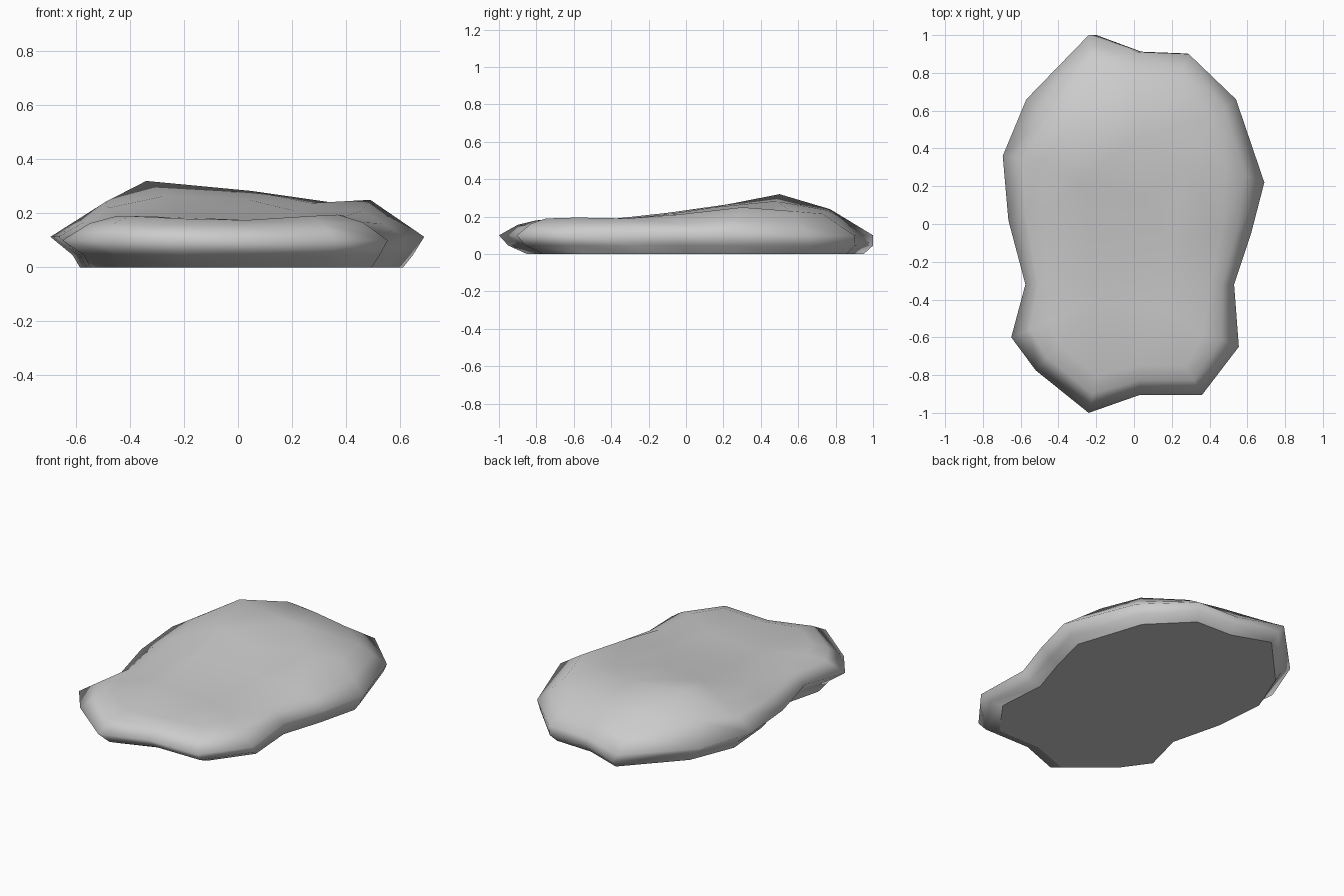
import bpy, bmesh
from mathutils import Vector
from mathutils.geometry import delaunay_2d_cdt

if "Cube" in bpy.data.objects:
    bpy.data.objects.remove(bpy.data.objects["Cube"])

# Widest outline (x, y) and matching upper rim (x, y, z), clockwise from the back
PROFILE = [
    (-.24, 1.0, -.20, .77, .24), (.02, .91, .0, .75, .235), (.29, .90, .22, .73, .215),
    (.54, .66, .42, .56, .23), (.69, .22, .49, .30, .25), (.62, -.05, .46, -.05, .21),
    (.53, -.32, .40, -.32, .19), (.555, -.65, .37, -.58, .195), (.36, -.905, .27, -.75, .19),
    (.03, -.905, .03, -.75, .175), (-.24, -1.0, -.20, -.80, .18), (-.52, -.775, -.40, -.64, .19),
    (-.65, -.60, -.45, -.52, .19), (-.575, -.32, -.44, -.32, .19), (-.665, .02, -.48, .05, .22),
    (-.695, .36, -.49, .34, .243), (-.57, .66, -.34, .50, .32),
]
# Undulations inside the upper face
INNER = [(.05, .48, .283), (.27, .30, .238), (-.27, .22, .265), (.04, .15, .25),
         (-.23, -.1, .22), (.2, -.1, .212), (-.2, -.42, .185), (.15, -.45, .175)]

mid = [Vector((x, y, .113 if abs(y) < .6 else .10)) for x, y, *_ in PROFILE]
top = [Vector(p[2:]) for p in PROFILE]


def scaled(sx, sy, dx, dy, z):
    return [Vector((p.x * sx + dx, p.y * sy + dy, z)) for p in mid]


def shoulder(a, b):
    """Rounded at the front, a straight slope towards the back."""
    p = a.lerp(b, .5)
    p.z = a.z + (b.z - a.z) * (.7 if a.y < -.25 else .5)
    return p


bm = bmesh.new()

# Sides: stacked rings from the flat base to the upper rim
levels = [scaled(.865, .9, .015, .05, 0), scaled(.91, .975, .02, .025, .045), mid,
          [shoulder(a, b) for a, b in zip(mid, top)], top]
rings = [[bm.verts.new(p) for p in level] for level in levels]
n = len(PROFILE)
for lo, hi in zip(rings, rings[1:]):
    for i in range(n):
        j = (i + 1) % n
        bm.faces.new((lo[i], lo[j], hi[j], hi[i]))
base = bm.faces.new(rings[0])

# Upper face: triangulated between the rim and the inner points
cap = rings[-1] + [bm.verts.new(p) for p in INNER]
_, _, tris, orig, _, _ = delaunay_2d_cdt(
    [v.co.xy for v in cap], [(i, (i + 1) % n) for i in range(n)], [], 1, 1e-5)
for tri in tris:
    bm.faces.new([cap[orig[k][0]] for k in tri])

# Smooth stone with a crisp flat underside
bmesh.ops.recalc_face_normals(bm, faces=bm.faces)
for f in bm.faces:
    f.smooth = True
for e in base.edges:
    e.smooth = False

mesh = bpy.data.meshes.new("flat_stone")
bm.to_mesh(mesh)
bm.free()
stone = bpy.data.objects.new("flat_stone", mesh)
bpy.context.collection.objects.link(stone)
